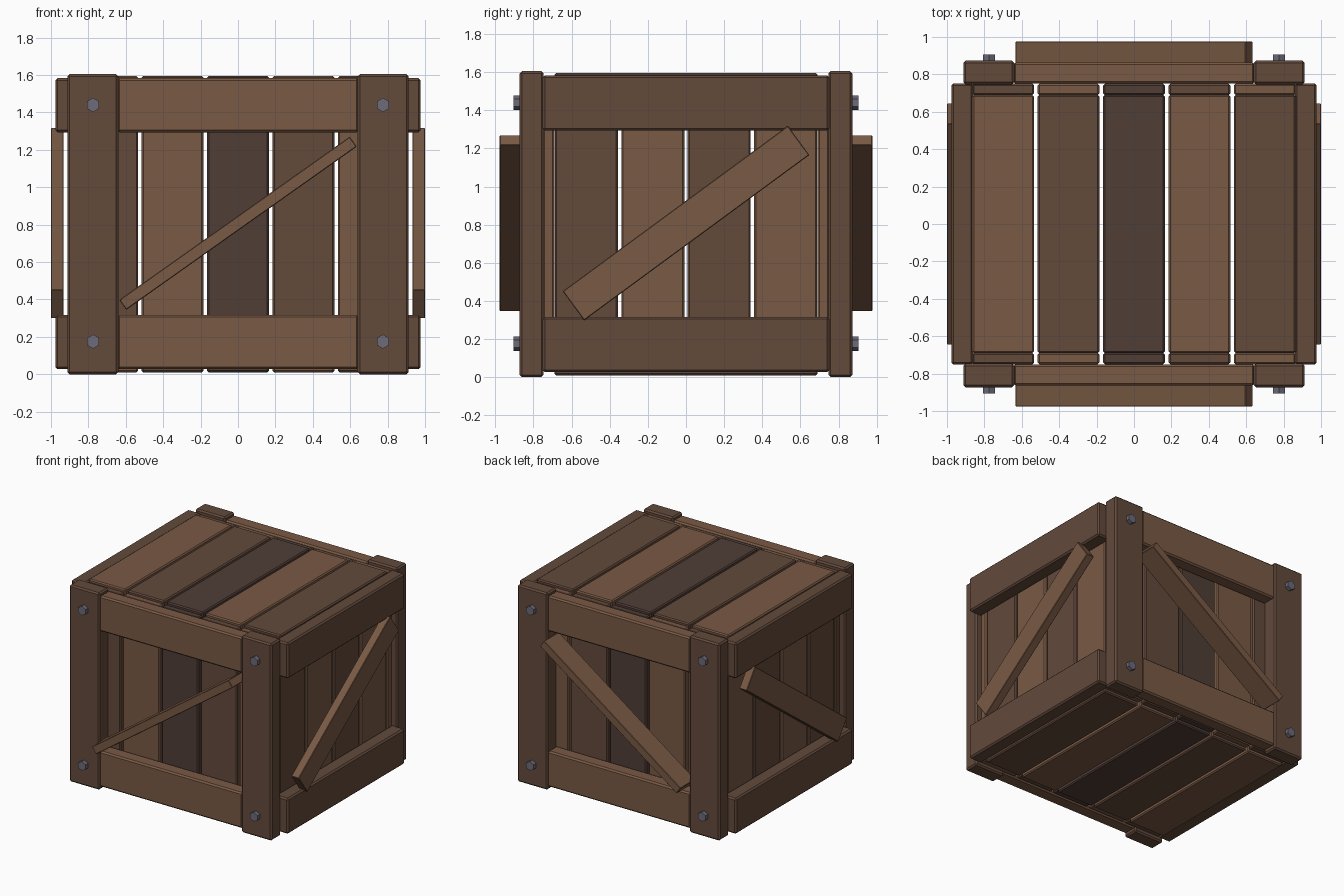
import bpy, bmesh
from math import radians, pi
from mathutils import Matrix, Vector

if "Cube" in bpy.data.objects:
    bpy.data.objects.remove(bpy.data.objects["Cube"])


def material(name, rgb):
    m = bpy.data.materials.new(name)
    m.diffuse_color = (*rgb, 1)
    m.use_nodes = True
    m.node_tree.nodes["Principled BSDF"].inputs["Base Color"].default_value = m.diffuse_color
    return m


LIGHT = material("light_wood", (0.19, 0.10, 0.058))
MID = material("mid_wood", (0.125, 0.068, 0.044))
DARK = material("dark_wood", (0.08, 0.047, 0.037))
STEEL = material("bolt_steel", (0.15, 0.145, 0.19))


def finish(bm, name, mat):
    me = bpy.data.meshes.new(name)
    bm.to_mesh(me)
    bm.free()
    me.materials.append(mat)
    ob = bpy.data.objects.new(name, me)
    bpy.context.collection.objects.link(ob)
    return ob


def board(name, lo, hi, mat, bevel=0.009, rot=None):
    """Chamfered box between two corners, optionally turned about its centre."""
    lo, hi = Vector(lo), Vector(hi)
    bm = bmesh.new()
    bmesh.ops.create_cube(bm, size=1)
    bmesh.ops.scale(bm, vec=hi - lo, verts=bm.verts)
    if bevel:
        bmesh.ops.bevel(bm, geom=bm.edges[:], offset=bevel, segments=1,
                        affect='EDGES', profile=0.5)
    ob = finish(bm, name, mat)
    ob.matrix_world = Matrix.Translation((lo + hi) / 2) @ (rot or Matrix())
    return ob


def span(s, a, b):
    """Interval a..b mirrored to the side given by sign s."""
    return (a, b) if s > 0 else (-b, -a)


# Lid and floor slats, front and back wall slats (five across)
for i, (lid_mat, wall_mat) in enumerate([(LIGHT, MID), (MID, LIGHT), (DARK, DARK),
                                         (LIGHT, MID), (MID, LIGHT)]):
    c = (i - 2) * 0.35
    x0, x1 = c - 0.165, c + 0.165
    board("lid_slat", (x0, -0.69, 1.535), (x1, 0.69, 1.595), lid_mat)
    board("floor_slat", (x0, -0.69, 0.01), (x1, 0.69, 0.07), lid_mat)
    for s in (-1, 1):
        y0, y1 = span(s, 0.69, 0.75)
        board("end_wall_slat", (x0, y0, 0.03), (x1, y1, 1.575), wall_mat)

# Left and right wall slats (four across)
for i, mat in enumerate([MID, LIGHT, MID, LIGHT]):
    c = (i - 1.5) * 0.348
    for s in (-1, 1):
        x0, x1 = span(s, 0.80, 0.86)
        board("side_wall_slat", (x0, c - 0.165, 0.07), (x1, c + 0.165, 1.535), mat)

# Corner posts with hexagonal bolts
for sx in (-1, 1):
    for sy in (-1, 1):
        x0, x1 = span(sx, 0.64, 0.912)
        y0, y1 = span(sy, 0.747, 0.873)
        board("corner_post", (x0, y0, 0), (x1, y1, 1.605), MID, 0.012)
        for z in (0.175, 1.44):
            bm = bmesh.new()
            bmesh.ops.create_cone(bm, cap_ends=True, segments=6,
                                  radius1=0.038, radius2=0.038, depth=0.05)
            bolt = finish(bm, "bolt", STEEL)
            bolt.location = (sx * 0.775, sy * 0.88, z)
            bolt.rotation_euler = (pi / 2, 0, 0)

# Horizontal rails along the top and bottom of every wall
for s in (-1, 1):
    for z0, z1 in ((0.027, 0.317), (1.293, 1.583)):
        y0, y1 = span(s, 0.75, 0.864)
        board("end_rail", (-0.645, y0, z0), (0.645, y1, z1), LIGHT, 0.012)
        x0, x1 = span(s, 0.86, 0.977)
        board("side_rail", (x0, -0.752, z0), (x1, 0.752, z1), MID, 0.012)

# Diagonal braces
for s in (-1, 1):
    y0, y1 = span(s, 0.785, 0.977)
    board("end_brace", (-0.755, y0, 0.775), (0.755, y1, 0.84), LIGHT, 0.004,
          Matrix.Rotation(radians(-35.3), 4, 'Y'))
    x0, x1 = span(s, 0.932, 1.0)
    board("side_brace", (x0, -0.733, 0.713), (x1, 0.733, 0.903), LIGHT, 0.004,
          Matrix.Rotation(radians(36.3), 4, 'X'))
